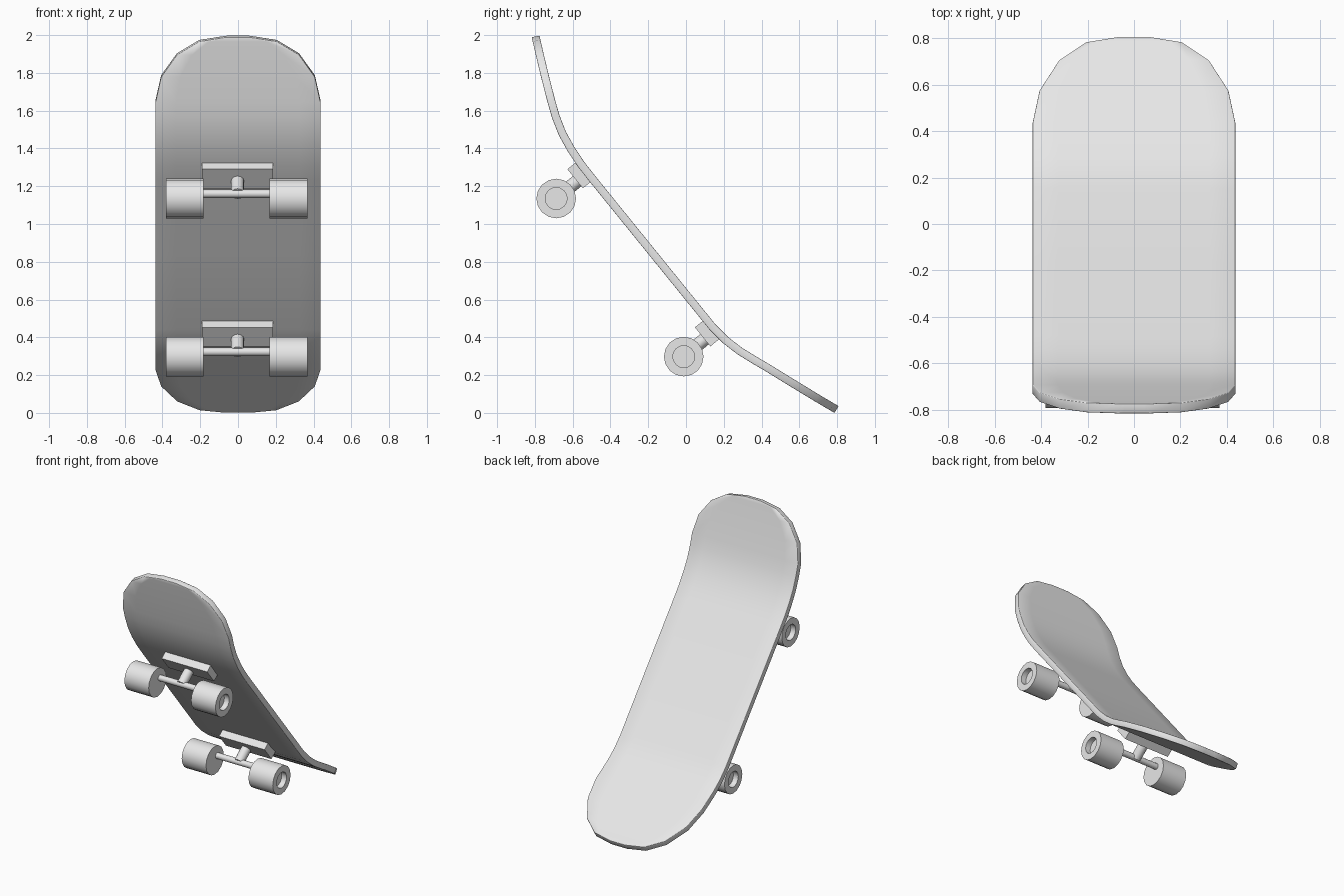
import bpy, bmesh, math
from mathutils import Vector, Matrix

cube = bpy.data.objects.get("Cube")
if cube:
    bpy.data.objects.remove(cube, do_unlink=True)

grey = bpy.data.materials.new("plain_grey")
grey.use_nodes = True
grey.diffuse_color = (0.8, 0.8, 0.8, 1)
grey.node_tree.nodes["Principled BSDF"].inputs["Base Color"].default_value = (0.8, 0.8, 0.8, 1)

# Directions along the tilted deck, and away from its underside
ALONG = Vector((0, 0.629, -0.778))
DOWN = Vector((0, -0.778, -0.629))


def finish(name, bm, sharp=math.radians(40)):
    bmesh.ops.recalc_face_normals(bm, faces=bm.faces)
    mesh = bpy.data.meshes.new(name)
    bm.to_mesh(mesh)
    bm.free()
    mesh.materials.append(grey)
    mesh.shade_smooth()
    mesh.set_sharp_from_angle(angle=sharp)
    obj = bpy.data.objects.new(name, mesh)
    bpy.context.collection.objects.link(obj)
    return obj


def rod(name, start, end, radius, sides=12):
    axis = end - start
    bm = bmesh.new()
    place = Matrix.Translation((start + end) / 2) @ axis.to_track_quat('Z', 'Y').to_matrix().to_4x4()
    bmesh.ops.create_cone(bm, cap_ends=True, segments=sides, radius1=radius,
                          radius2=radius, depth=axis.length, matrix=place)
    return finish(name, bm)


def wheel(name, centre, side):
    # Lathed profile with a recessed hub on the outer face
    inner, outer, radius, hub = 0.175, 0.375, 0.105, 0.058
    profile = [(inner, 0), (inner, radius), (outer, radius),
               (outer, hub), (outer - 0.04, hub), (outer - 0.04, 0)]
    bm = bmesh.new()
    verts = [bm.verts.new((centre.x + side * x, centre.y, centre.z + r)) for x, r in profile]
    edges = [bm.edges.new(pair) for pair in zip(verts, verts[1:])]
    bmesh.ops.spin(bm, geom=verts + edges, cent=centre, axis=(1, 0, 0),
                   angle=math.tau, steps=16, use_merge=True)
    bmesh.ops.remove_doubles(bm, verts=bm.verts, dist=0.0005)
    return finish(name, bm)


# Deck: side path with half widths, swept into a sheet and thickened
W = 0.437
stations = [(-0.796, 1.993, 0.06), (-0.791, 1.97, 0.206), (-0.775, 1.9, 0.323),
            (-0.747, 1.783, 0.407), (-0.713, 1.65, W), (-0.69, 1.57, W),
            (-0.655, 1.48, W), (-0.608, 1.395, W), (-0.557, 1.318, W),
            (-0.5, 1.245, W), (-0.18, 0.85, W), (0.14, 0.455, W),
            (0.21, 0.385, W), (0.285, 0.327, W), (0.365, 0.278, W),
            (0.425, 0.243, W), (0.565, 0.157, 0.407), (0.695, 0.078, 0.323),
            (0.773, 0.032, 0.206), (0.797, 0.018, 0.06)]
columns = 8
bm = bmesh.new()
rows = [[bm.verts.new((w * (2 * i / columns - 1), y, z)) for i in range(columns + 1)]
        for y, z, w in stations]
for upper, lower in zip(rows, rows[1:]):
    for i in range(columns):
        bm.faces.new((upper[i], upper[i + 1], lower[i + 1], lower[i]))
deck = finish("deck", bm, math.pi)
solid = deck.modifiers.new("thickness", 'SOLIDIFY')
solid.thickness = 0.042
solid.offset = 0
bevel = deck.modifiers.new("rounded_rim", 'BEVEL')
bevel.width = 0.012
bevel.segments = 2
bevel.limit_method = 'ANGLE'
bevel.angle_limit = math.radians(60)

# Trucks: base block, post, axle and two wheels each
trucks = {"upper": Vector((-0.007, -0.687, 1.135)), "lower": Vector((-0.007, -0.012, 0.298))}
for label, hub in trucks.items():
    block_centre = hub + Vector((0.005, 0.124, 0.124))
    bm = bmesh.new()
    turn = Matrix((Vector((1, 0, 0)), ALONG, DOWN)).transposed().to_4x4()
    bmesh.ops.create_cube(bm, size=1, matrix=Matrix.Translation(block_centre) @ turn
                          @ Matrix.Diagonal((0.375, 0.13, 0.062, 1)))
    finish(label + "_truck_base", bm)

    axle = hub + Vector((0, 0.028, 0.025))
    post_end = axle + Vector((0.005, 0, 0))
    rod(label + "_truck_post", post_end - DOWN * 0.13, post_end, 0.035)
    reach = Vector((0.19, 0, 0))
    rod(label + "_axle", axle - reach, axle + reach, 0.022)
    for side, word in ((1, "left"), (-1, "right")):
        wheel(f"{label}_{word}_wheel", hub, side)
